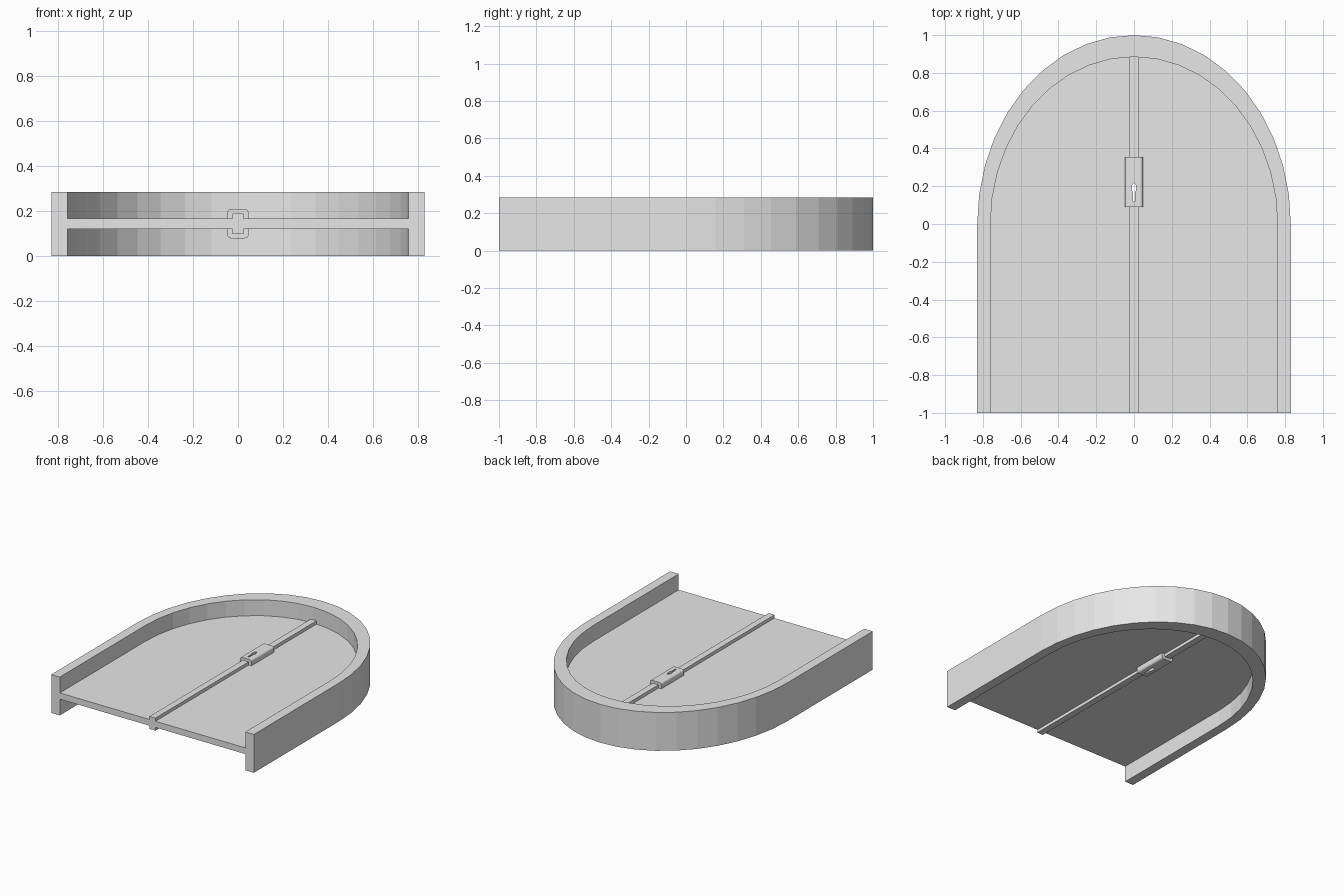
import bpy, bmesh, math

if "Cube" in bpy.data.objects:
    bpy.data.objects.remove(bpy.data.objects["Cube"])

grey = bpy.data.materials.new("light_grey")
grey.diffuse_color = (0.8, 0.8, 0.8, 1)
grey.use_nodes = True
grey.node_tree.nodes["Principled BSDF"].inputs["Base Color"].default_value = grey.diffuse_color


def prism(name, pts, z0, z1):
    """Extrude an XY outline from z0 to z1."""
    bm = bmesh.new()
    face = bm.faces.new([bm.verts.new((x, y, z0)) for x, y in pts])
    ext = bmesh.ops.extrude_face_region(bm, geom=[face])
    for v in ext["geom"]:
        if isinstance(v, bmesh.types.BMVert):
            v.co.z = z1
    bmesh.ops.recalc_face_normals(bm, faces=bm.faces)
    me = bpy.data.meshes.new(name)
    bm.to_mesh(me)
    bm.free()
    ob = bpy.data.objects.new(name, me)
    bpy.context.collection.objects.link(ob)
    me.materials.append(grey)
    return ob


def arch(a, b, n=20):
    """Half ellipse from +a over the top (b) to -a."""
    return [(a * math.cos(math.pi * i / n), b * math.sin(math.pi * i / n))
            for i in range(n + 1)]


def box(x, y0, y1):
    return [(-x, y0), (x, y0), (x, y1), (-x, y1)]


outer = [(0.83, -1)] + arch(0.83, 1.0) + [(-0.83, -1)]
inner = [(0.76, -1)] + arch(0.76, 0.885) + [(-0.76, -1)]

# Arched frame, open at the foot
prism("door_frame", outer + inner[::-1], 0, 0.284)

# Door leaf, centre strip and lock case
panel = prism("door_panel", inner, 0.12, 0.166)
strip = prism("centre_strip", box(0.024, -1.001, 0.885), 0.097, 0.19)
lock = prism("lock_case", box(0.047, 0.09, 0.356), 0.079, 0.209)

# Round the long edges of the lock case
bm = bmesh.new()
bm.from_mesh(lock.data)
long_edges = [e for e in bm.edges
              if abs(e.verts[0].co.y - e.verts[1].co.y) > 0.2]
bmesh.ops.bevel(bm, geom=long_edges, offset=0.016, segments=3,
                profile=0.5, affect='EDGES')
bm.to_mesh(lock.data)
bm.free()

# Keyhole cutter: round head with a narrow slot below
head = [(0.012 * math.cos(math.radians(t)), 0.19 + 0.027 * math.sin(math.radians(t)))
        for t in range(-60, 241, 30)]
keyhole = prism("keyhole_cutter", [(0.006, 0.12)] + head + [(-0.006, 0.12)], -0.1, 0.4)
keyhole.hide_render = True
keyhole.hide_viewport = True
for ob in (panel, strip, lock):
    m = ob.modifiers.new("keyhole", 'BOOLEAN')
    m.operation = 'DIFFERENCE'
    m.solver = 'EXACT'
    m.object = keyhole
